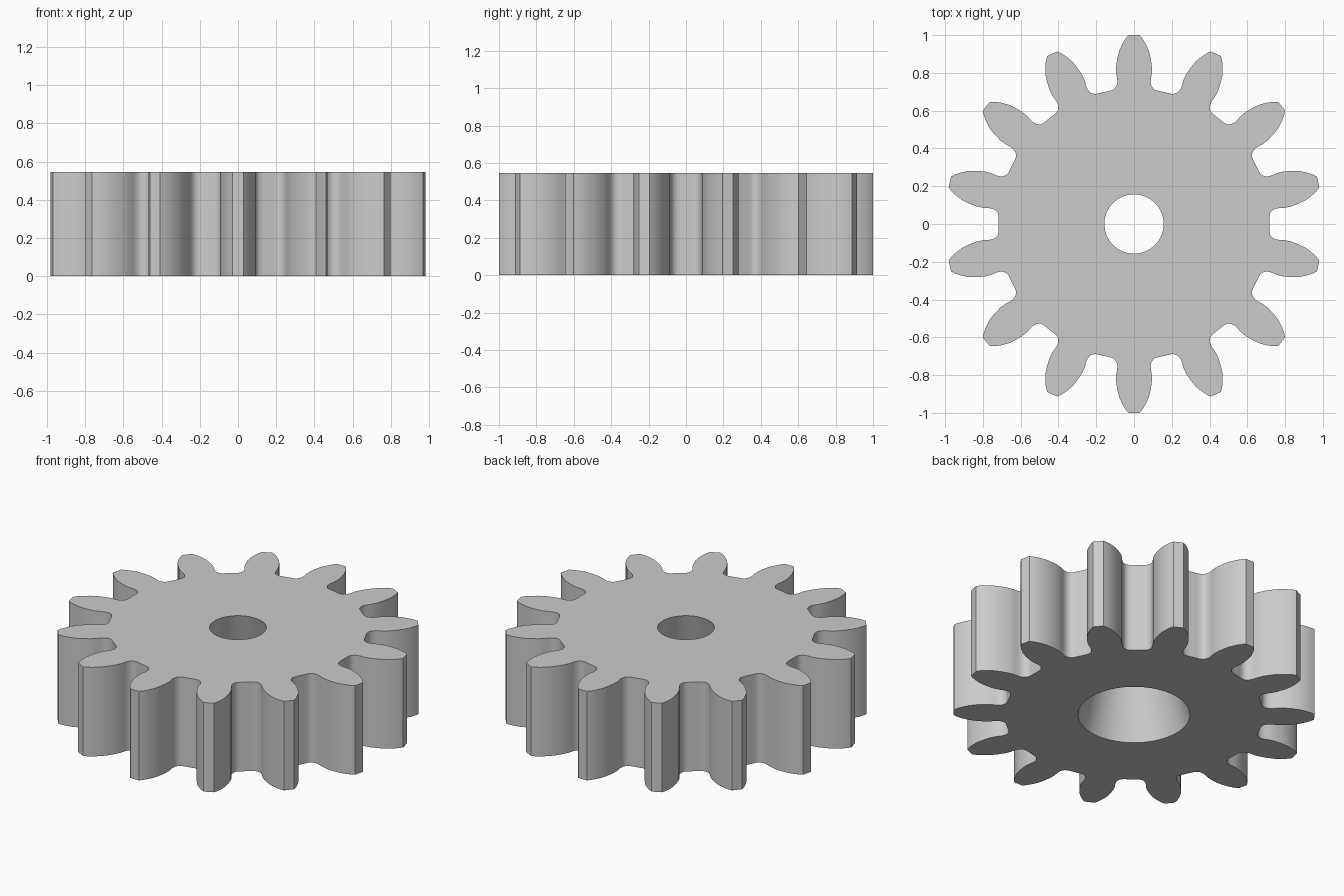
import bpy, bmesh, math

cube = bpy.data.objects.get("Cube")
if cube:
    bpy.data.objects.remove(cube, do_unlink=True)

TEETH = 14
HEIGHT = 0.545
BORE_TOP, BORE_BOTTOM = 0.157, 0.31

# One tooth flank: (half width, distance from the axis), tip to root
FLANK = [(0.029, 1.0), (0.046, 0.98), (0.062, 0.953), (0.079, 0.916), (0.089, 0.875),
         (0.095, 0.83), (0.094, 0.795), (0.089, 0.77), (0.088, 0.75),
         (0.092, 0.732), (0.102, 0.717), (0.117, 0.708), (0.135, 0.704)]


def material(name, colour):
    mat = bpy.data.materials.new(name)
    mat.use_nodes = True
    mat.diffuse_color = colour
    mat.node_tree.nodes["Principled BSDF"].inputs["Base Color"].default_value = colour
    return mat


def finish(obj, angle):
    bpy.ops.object.select_all(action="DESELECT")
    obj.select_set(True)
    bpy.context.view_layer.objects.active = obj
    bpy.ops.object.shade_smooth_by_angle(angle=math.radians(angle))


# Outline: the mirrored flank repeated around the axis
tooth = [(-w, r) for w, r in reversed(FLANK)] + FLANK
outline = []
for i in range(TEETH):
    a = -math.tau * i / TEETH
    outline += [(w * math.cos(a) - r * math.sin(a), w * math.sin(a) + r * math.cos(a))
                for w, r in tooth]


def ring(bm, points, z):
    verts = [bm.verts.new((x, y, z)) for x, y in points]
    edges = [bm.edges.new((v, verts[i - 1])) for i, v in enumerate(verts)]
    return verts, edges


def circle(radius, n=64):
    return [(radius * math.sin(math.tau * i / n), radius * math.cos(math.tau * i / n))
            for i in range(n)]


def bridge(bm, low, high):
    for i in range(len(low)):
        bm.faces.new((low[i - 1], low[i], high[i], high[i - 1]))


# Gear body: toothed wall, tapered bore and the two flat caps
bm = bmesh.new()
caps = []
walls = {}
for z, radius in ((0, BORE_BOTTOM), (HEIGHT, BORE_TOP)):
    outer, outer_edges = ring(bm, outline, z)
    inner, inner_edges = ring(bm, circle(radius), z)
    walls[z] = outer, inner
    caps.append(outer_edges + inner_edges)
for edges in caps:
    bmesh.ops.triangle_fill(bm, edges=edges, use_beauty=True)
for k in range(2):
    bridge(bm, walls[0][k], walls[HEIGHT][k])
bmesh.ops.recalc_face_normals(bm, faces=bm.faces[:])

mesh = bpy.data.meshes.new("gear")
bm.to_mesh(mesh)
bm.free()
gear = bpy.data.objects.new("gear", mesh)
bpy.context.collection.objects.link(gear)
mesh.materials.append(material("light_grey", (0.6, 0.6, 0.6, 1)))
finish(gear, 30)
